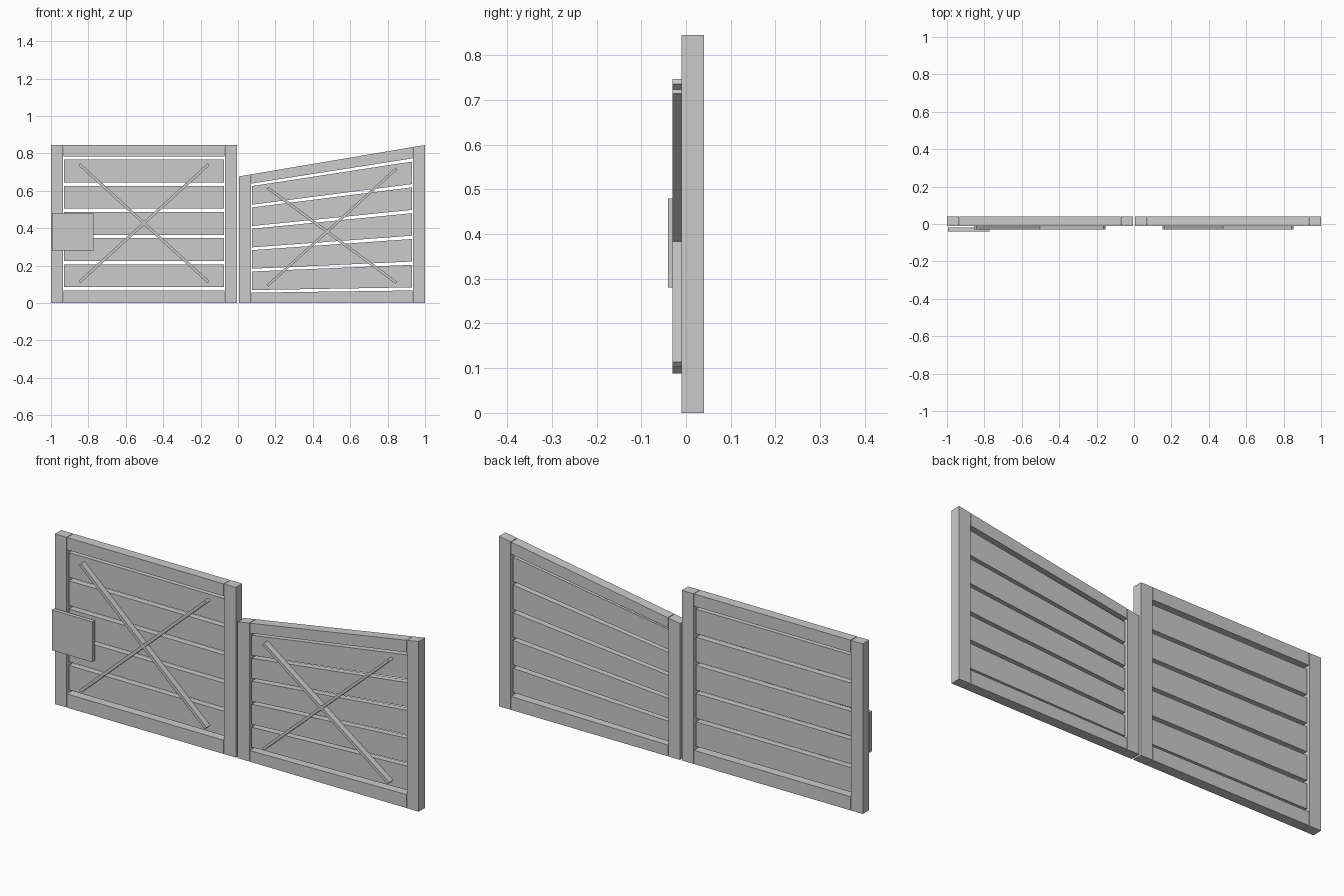
import bpy
import math
from mathutils import Matrix, Vector

if "Cube" in bpy.data.objects:
    bpy.data.objects.remove(bpy.data.objects["Cube"], do_unlink=True)

HEIGHT, LOW, WIDTH, INNER = 0.845, 0.677, 0.995, 0.005

grey = bpy.data.materials.new("plain_grey")
grey.use_nodes = True
grey.diffuse_color = (0.6, 0.6, 0.6, 1)
grey.node_tree.nodes["Principled BSDF"].inputs["Base Color"].default_value = (0.6, 0.6, 0.6, 1)


def box(name, x, y, z, angle=0):
    """Box spanning three ranges, turned about its centre in the gate plane."""
    bpy.ops.mesh.primitive_cube_add(size=1)
    ob = bpy.context.object
    ob.name = name
    centre = Vector([(a + b) / 2 for a, b in (x, y, z)])
    size = [b - a for a, b in (x, y, z)]
    ob.data.transform(Matrix.Translation(centre) @ Matrix.Rotation(angle, 4, "Y")
                      @ Matrix.Diagonal((*size, 1)))
    ob.data.materials.append(grey)
    return ob


def gate(side, x0, sloped):
    parts = []

    def add(name, x, y, z, angle=0):
        parts.append(box(side + "_" + name, (x0 + x[0], x0 + x[1]), y, z, angle))

    frame_y, plank_y, brace_y = (-0.01, 0.04), (0.0, 0.03), (-0.03, 0.0)
    # Upright posts and horizontal rails
    add("outer_post", (0, 0.064), frame_y, (0, HEIGHT))
    add("inner_post", (WIDTH - 0.064, WIDTH), frame_y, (0, HEIGHT))
    rail_x = (0.067, WIDTH - 0.067)
    add("bottom_rail", rail_x, frame_y, (0, 0.068))
    add("top_rail", rail_x, frame_y, (HEIGHT - 0.061, HEIGHT))
    # Planks between the rails
    for i in range(5):
        z = 0.085 + i * 0.14
        add("plank_%d" % (i + 1), (0.07, WIDTH - 0.07), plank_y, (z, z + 0.122))
    # Crossed braces on the front
    run, rise = 0.69, 0.63
    half = math.hypot(run, rise) / 2
    for name, sign in (("falling_brace", 1), ("rising_brace", -1)):
        add(name, (WIDTH / 2 - half, WIDTH / 2 + half), brace_y,
            (0.419, 0.434), sign * math.atan2(rise, run))
    # Taper the heights toward the middle
    if sloped:
        for ob in parts:
            for v in ob.data.vertices:
                t = (v.co.x - x0) / WIDTH
                v.co.z *= (LOW + (HEIGHT - LOW) * t) / HEIGHT


gate("right", -INNER - WIDTH, False)
gate("left", INNER, True)

# Lock plate on the square gate
box("lock_plate", (-0.995, -0.773), (-0.04, -0.02), (0.28, 0.48))
